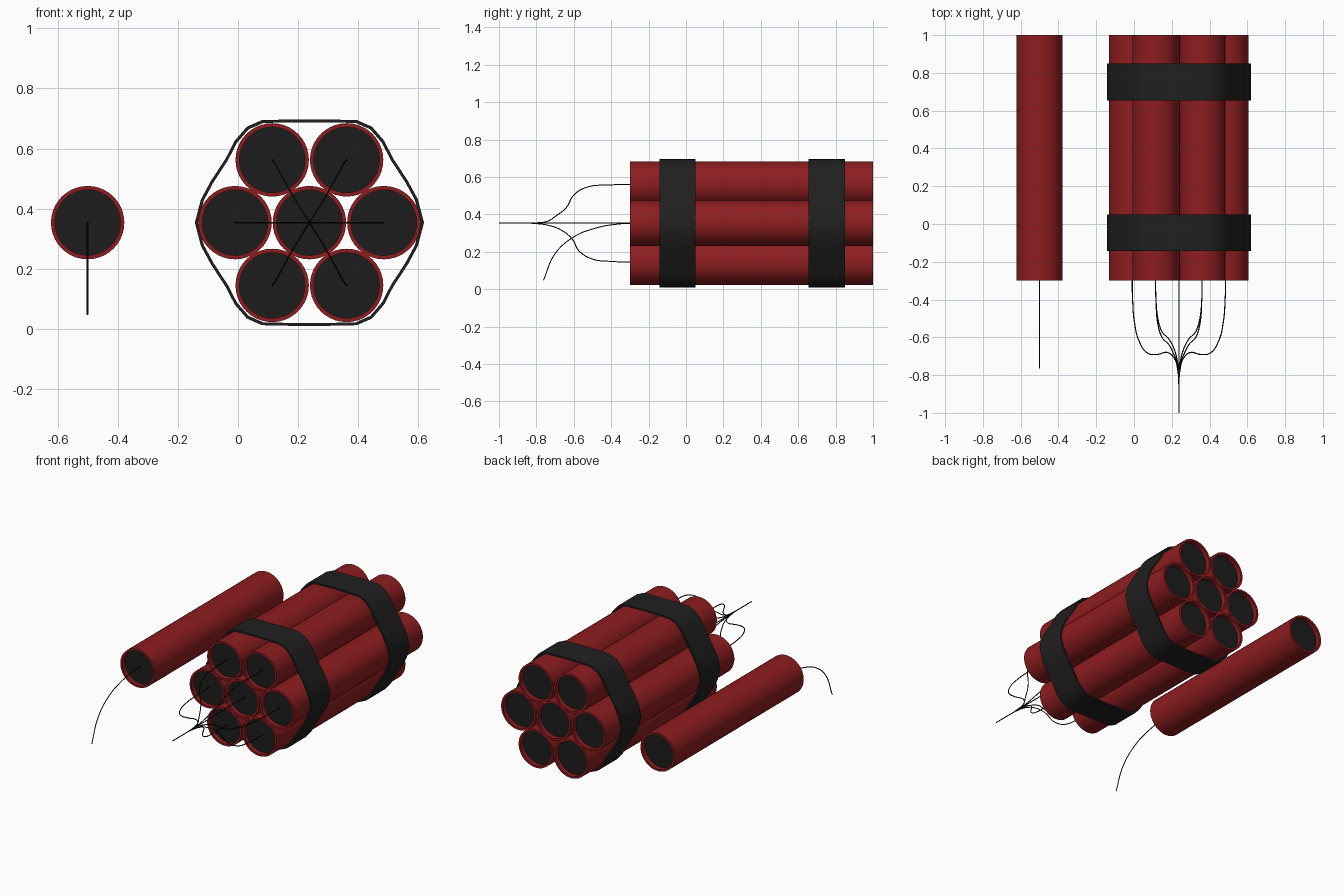
import bpy, bmesh, math

if "Cube" in bpy.data.objects:
    bpy.data.objects.remove(bpy.data.objects["Cube"])

CX, CZ = 0.2375, 0.3535      # bundle axis
R, RI = 0.122, 0.109         # stick outer and inner radius
Y0, Y1 = -0.3, 1.0


def material(name, col):
    m = bpy.data.materials.new(name)
    m.diffuse_color = (*col, 1)
    m.use_nodes = True
    m.node_tree.nodes["Principled BSDF"].inputs["Base Color"].default_value = m.diffuse_color
    return m


RED = material("red_paper", (0.27, 0.012, 0.014))
FILL = material("dark_filling", (0.012, 0.012, 0.012))
TAPE = material("black_tape", (0.014, 0.014, 0.014))
FUSE = material("fuse_cord", (0.004, 0.004, 0.004))


def finish(name, bm, mats, angle=35):
    bmesh.ops.recalc_face_normals(bm, faces=bm.faces)
    me = bpy.data.meshes.new(name)
    bm.to_mesh(me)
    bm.free()
    for m in mats:
        me.materials.append(m)
    ob = bpy.data.objects.new(name, me)
    bpy.context.collection.objects.link(ob)
    bpy.ops.object.select_all(action='DESELECT')
    ob.select_set(True)
    bpy.context.view_layer.objects.active = ob
    bpy.ops.object.shade_smooth_by_angle(angle=math.radians(angle))
    return ob


# Paper tube with recessed dark filling at both ends
def stick(name, x, z, n=40, recess=0.03):
    bm = bmesh.new()
    prof = [(RI, Y0 + recess), (RI, Y0), (R, Y0), (R, Y1), (RI, Y1), (RI, Y1 - recess)]
    rings = [[bm.verts.new((x + r * math.cos(2 * math.pi * i / n), y,
                            z + r * math.sin(2 * math.pi * i / n))) for i in range(n)]
             for r, y in prof]
    for a, b in zip(rings, rings[1:]):
        for i in range(n):
            j = (i + 1) % n
            bm.faces.new((a[i], a[j], b[j], b[i]))
    for ring in (rings[0], rings[-1]):
        bm.faces.new(ring).material_index = 1
    finish(name, bm, [RED, FILL])


stick("loose_stick", -0.5, 0.3535)
stick("bundle_stick_center", CX, CZ)
ends = []
for k in range(6):
    a = k * math.pi / 3
    ends.append((CX + 0.2475 * math.cos(a), CZ + 0.241 * math.sin(a)))
    stick(f"bundle_stick_{k + 1}", *ends[-1])

# Tape bands: quarter outline mirrored into a closed loop
quarter = [(0.381, 0), (0.361, 0.077), (0.328, 0.138), (0.279, 0.213),
           (0.248, 0.273), (0.208, 0.319), (0.158, 0.341), (0.065, 0.343)]
half = quarter + [(-x, z) for x, z in reversed(quarter)]
loop = half + [(x, -z) for x, z in reversed(half[1:-1])]


def band(name, y0, y1, t=0.01):
    bm = bmesh.new()
    s = 1 - t / 0.36
    rings = [[bm.verts.new((CX + x * k, y, CZ + z * k)) for x, z in loop]
             for k, y in ((1, y0), (1, y1), (s, y1), (s, y0))]
    n = len(loop)
    for q in range(4):
        a, b = rings[q], rings[(q + 1) % 4]
        for i in range(n):
            j = (i + 1) % n
            bm.faces.new((a[i], a[j], b[j], b[i]))
    finish(name, bm, [TAPE], 40)


band("front_band", -0.143, 0.05)
band("back_band", 0.655, 0.85)


# Fuses: thin round cords along smooth curves
def fuse(name, pts, r=0.003):
    cu = bpy.data.curves.new(name, 'CURVE')
    cu.dimensions = '3D'
    cu.bevel_depth = r
    cu.bevel_resolution = 1
    cu.resolution_u = 8
    cu.use_fill_caps = True
    sp = cu.splines.new('BEZIER')
    sp.bezier_points.add(len(pts) - 1)
    for p, co in zip(sp.bezier_points, pts):
        p.co = co
        p.handle_left_type = p.handle_right_type = 'AUTO'
    cu.materials.append(FUSE)
    bpy.context.collection.objects.link(bpy.data.objects.new(name, cu))


YI = Y0 + 0.03
fuse("loose_fuse", [(-0.5, y, z) for y, z in
                    ((YI, .3535), (-.35, .35), (-.48, .328), (-.6, .28), (-.7, .19), (-.762, .048))])
fuse("center_fuse", [(CX, YI, CZ), (CX, -1, CZ)])

# (y, fraction of x offset, fraction of z offset) along each kind of fuse
side = ((YI, 1, 0), (-.4, .99, 0), (-.52, .95, 0), (-.62, .85, 0), (-.685, .66, 0), (-.69, .45, 0),
        (-.68, .25, 0), (-.71, .1, 0), (-.78, .02, 0), (-.85, 0, 0))
diag = ((YI, 1, 1), (-.4, .98, .98), (-.5, .9, .92), (-.57, .72, .72), (-.61, .42, .4),
        (-.67, .18, .17), (-.74, .05, .05), (-.83, 0, 0))
for k, (x, z) in enumerate(ends):
    path = side if k % 3 == 0 else diag
    dy = 0.03 if z > CZ + 0.01 else 0
    fuse(f"bundle_fuse_{k + 1}",
         [(CX + (x - CX) * u, y - (dy if 0.1 < u < 0.95 else 0), CZ + (z - CZ) * w)
          for y, u, w in path])
